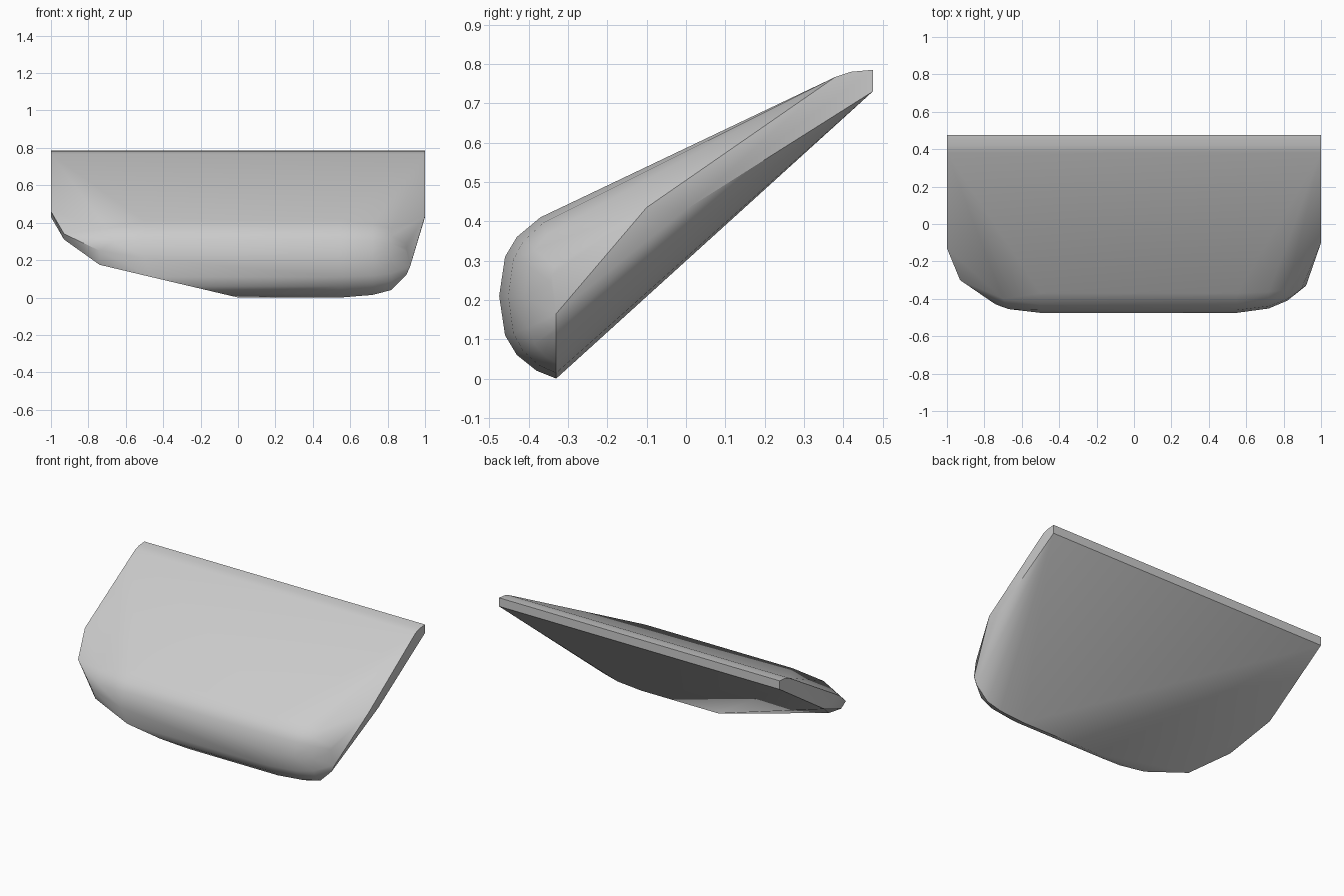
import bpy
import bmesh
import math

cube = bpy.data.objects.get("Cube")
if cube:
    bpy.data.objects.remove(cube, do_unlink=True)


def flat_material(name, colour):
    mat = bpy.data.materials.new(name)
    mat.use_nodes = True
    mat.diffuse_color = colour
    mat.node_tree.nodes["Principled BSDF"].inputs["Base Color"].default_value = colour
    return mat


# Rounded nose: side profile (y, z) shrunk towards its centre at each station
nose_profile = [(-.33, 0), (-.38, .02), (-.43, .06), (-.46, .11), (-.475, .21),
                (-.46, .31), (-.43, .36), (-.37, .41)]
centre_y, centre_z = -.33, .2
bevel_slope = .236  # rise of the underside towards the bevelled end


def nose_station(x, depth, height):
    points = []
    for y, z in nose_profile:
        py = centre_y + (y - centre_y) * depth
        pz = centre_z + (z - centre_z) * height
        px = max(x, -pz / bevel_slope)
        points.append((px, py, pz))
    return points


points = []
for station in [(-.5, 1, 1), (.55, 1, 1), (.72, .84, .93), (.82, .55, .8), (.9, .1, .4)]:
    points += nose_station(*station)

# Bevelled end: the low corner and the rounded shoulder above it
points += [(-.74, -.395, .175), (-.74, -.43, .25), (-.67, -.455, .3), (-.7, -.4, .37),
           (-.93, -.25, .31), (-.93, -.3, .34)]

# Flat ends and the thin rear edge, shared by both ends
for x in (-1, 1):
    points += [(x, .475, .73), (x, .475, .785), (x, .42, .78), (x, .38, .767)]
points += [(-1, .02, .43), (-1, -.13, .46)]
points += [(1, 0, .43), (1, -.1, .435), (.92, -.33, .165)]

# Wrap the points in one closed wedge
bm = bmesh.new()
for p in points:
    bm.verts.new(p)
result = bmesh.ops.convex_hull(bm, input=bm.verts)
spare = {e for key in ("geom_interior", "geom_unused") for e in result[key]
         if isinstance(e, bmesh.types.BMVert)}
bmesh.ops.delete(bm, geom=list(spare), context='VERTS')
bmesh.ops.dissolve_limit(bm, angle_limit=math.radians(1), verts=bm.verts, edges=bm.edges)
bmesh.ops.recalc_face_normals(bm, faces=bm.faces)

mesh = bpy.data.meshes.new("wedge_body")
bm.to_mesh(mesh)
bm.free()
body = bpy.data.objects.new("wedge_body", mesh)
bpy.context.collection.objects.link(body)
mesh.materials.append(flat_material("plain_grey", (.6, .6, .6, 1)))

# Smooth the rounded nose, keep the hard edges
bpy.ops.object.select_all(action='DESELECT')
body.select_set(True)
bpy.context.view_layer.objects.active = body
bpy.ops.object.shade_smooth_by_angle(angle=math.radians(30))
